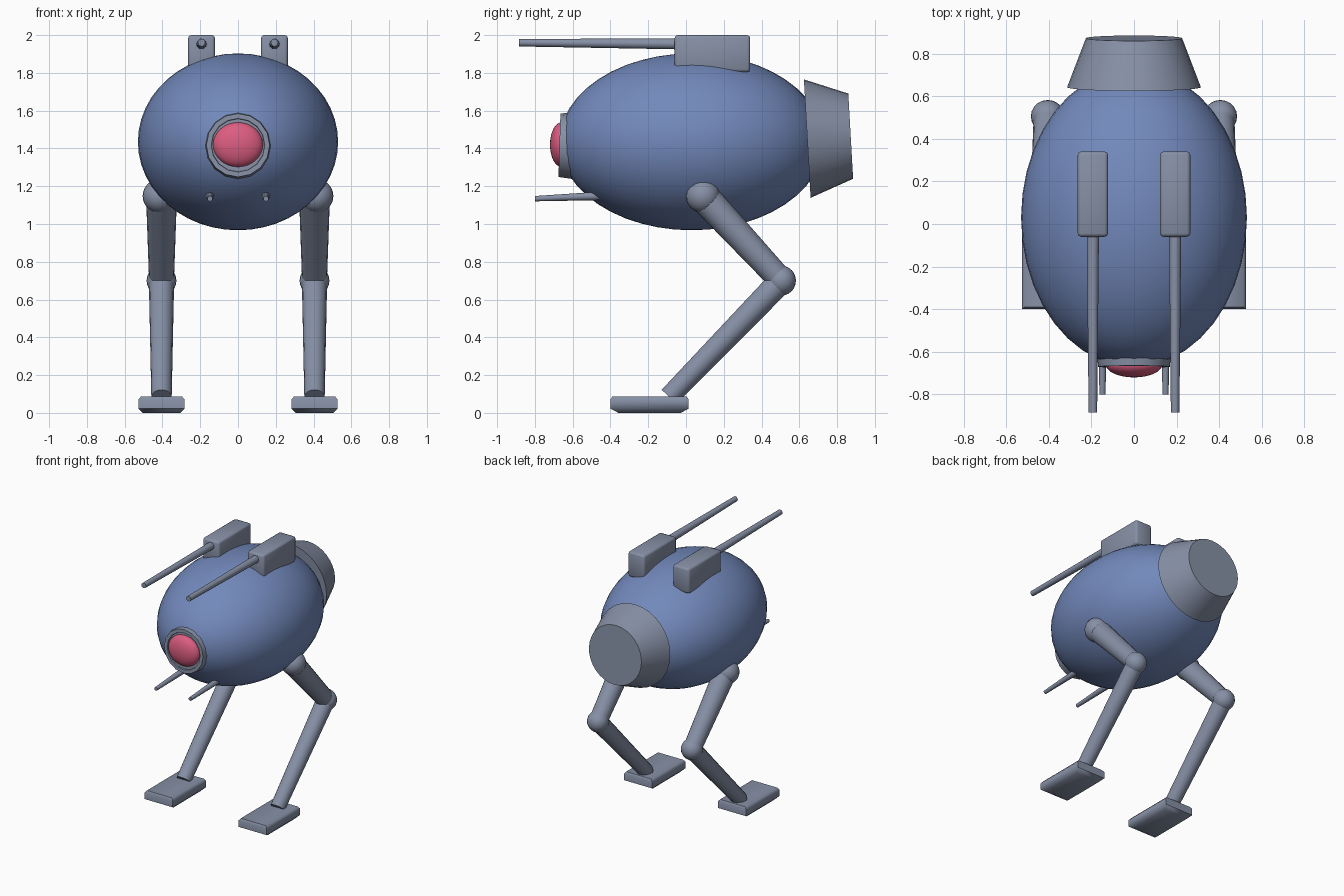
import bpy
import bmesh
import math
from mathutils import Vector, Matrix

if "Cube" in bpy.data.objects:
    bpy.data.objects.remove(bpy.data.objects["Cube"], do_unlink=True)


def material(name, rgb):
    mat = bpy.data.materials.new(name)
    mat.use_nodes = True
    mat.diffuse_color = (*rgb, 1)
    mat.node_tree.nodes["Principled BSDF"].inputs["Base Color"].default_value = (*rgb, 1)
    return mat


BLUE = material("hull blue", (0.17, 0.25, 0.50))
GREY = material("metal grey", (0.24, 0.28, 0.38))
PINK = material("eye pink", (0.72, 0.11, 0.22))


def finish(bm, name, mat, angle=35):
    bmesh.ops.recalc_face_normals(bm, faces=bm.faces)
    mesh = bpy.data.meshes.new(name)
    bm.to_mesh(mesh)
    bm.free()
    mesh.materials.append(mat)
    obj = bpy.data.objects.new(name, mesh)
    bpy.context.collection.objects.link(obj)
    bpy.ops.object.select_all(action="DESELECT")
    obj.select_set(True)
    bpy.context.view_layer.objects.active = obj
    bpy.ops.object.shade_smooth_by_angle(angle=math.radians(angle))
    return obj


def ellipsoid(name, mat, centre, radii, segments=32, rings=16):
    bm = bmesh.new()
    matrix = Matrix.Translation(centre) @ Matrix.Diagonal((*radii, 1))
    bmesh.ops.create_uvsphere(bm, u_segments=segments, v_segments=rings, radius=1, matrix=matrix)
    return finish(bm, name, mat)


def tapered_bm(start, end, r_start, r_end, sides):
    """Closed cone section running from start to end."""
    start, end = Vector(start), Vector(end)
    axis = end - start
    turn = axis.to_track_quat("Z", "Y").to_matrix().to_4x4()
    bm = bmesh.new()
    bmesh.ops.create_cone(bm, cap_ends=True, segments=sides, radius1=r_start, radius2=r_end,
                          depth=axis.length, matrix=Matrix.Translation((start + end) / 2) @ turn)
    return bm


def rod(name, start, end, r_start, r_end, sides=16):
    return finish(tapered_bm(start, end, r_start, r_end, sides), name, GREY)


# Hull and rear engine
ellipsoid("hull", BLUE, (0, 0.03, 1.435), (0.53, 0.70, 0.468), 40, 24)
rod("rear_engine", (0, 0.642, 1.452), (0, 0.872, 1.465), 0.314, 0.226, 32)

# Eye socket with a recessed face, and the eye
bm = tapered_bm((0, -0.67, 1.417), (0, -0.59, 1.4145), 0.168, 0.177, 16)
cap = min(bm.faces, key=lambda f: f.calc_center_median().y)
bmesh.ops.inset_region(bm, faces=[cap], thickness=0.026)
bmesh.ops.inset_region(bm, faces=[cap], thickness=0.002, depth=-0.01)
finish(bm, "eye_socket", GREY)
ellipsoid("eye", PINK, (0, -0.66, 1.42), (0.132, 0.06, 0.118))

for side, s in (("left", 1), ("right", -1)):
    # Top gun pod with its long barrel
    bm = bmesh.new()
    matrix = Matrix.Translation((s * 0.193, 0.14, 1.902)) @ Matrix.Diagonal((0.142, 0.40, 0.196, 1))
    bmesh.ops.create_cube(bm, size=1, matrix=matrix)
    bmesh.ops.bevel(bm, geom=bm.edges[:], offset=0.016, segments=2, profile=0.5, affect="EDGES")
    finish(bm, side + "_gun_pod", GREY, 50)
    rod(side + "_gun_barrel", (s * 0.193, -0.885, 1.96), (s * 0.193, 0.0, 1.953), 0.02, 0.029, 12)

    # Chin gun
    rod(side + "_chin_gun", (s * 0.148, -0.80, 1.134), (s * 0.148, -0.35, 1.153), 0.014, 0.025, 12)

    # Jointed leg
    x = s * 0.405
    hip, knee, ankle = (x, 0.09, 1.148), (x, 0.505, 0.70), (x, -0.09, 0.085)
    ellipsoid(side + "_hip", GREY, (s * 0.415, 0.09, 1.148), (0.09, 0.09, 0.09), 20, 12)
    ellipsoid(side + "_knee", GREY, knee, (0.079, 0.077, 0.079), 20, 12)
    rod(side + "_upper_leg", hip, knee, 0.082, 0.066)
    rod(side + "_lower_leg", knee, ankle, 0.067, 0.054)

    # Foot slab with a tapered sole
    bm = bmesh.new()
    for z, hx, hy in ((0, 0.10, 0.165), (0.022, 0.121, 0.206), (0.072, 0.121, 0.206), (0.088, 0.108, 0.196)):
        for a in (-1, 1):
            for b in (-1, 1):
                bm.verts.new((x + a * hx, -0.193 + b * hy, z))
    bmesh.ops.convex_hull(bm, input=bm.verts)
    bmesh.ops.dissolve_limit(bm, angle_limit=0.01, verts=bm.verts, edges=bm.edges)
    finish(bm, side + "_foot", GREY, 55)
